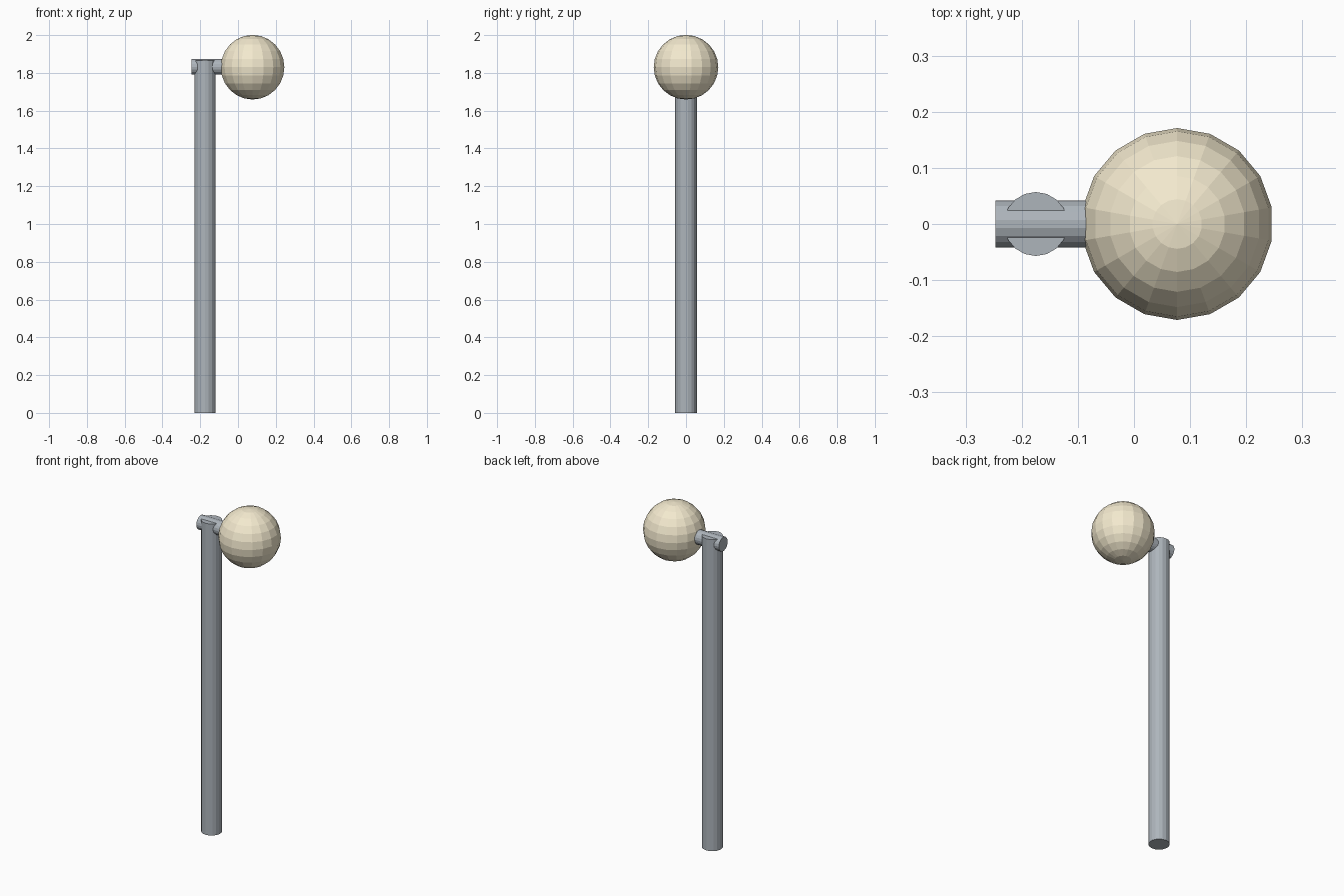
import bpy
from math import radians, pi

if "Cube" in bpy.data.objects:
    bpy.data.objects.remove(bpy.data.objects["Cube"])


def paint(obj, name, color):
    mat = bpy.data.materials.get(name) or bpy.data.materials.new(name)
    mat.diffuse_color = color
    mat.use_nodes = True
    mat.node_tree.nodes["Principled BSDF"].inputs["Base Color"].default_value = mat.diffuse_color
    obj.data.materials.append(mat)


def rod(name, radius, length, center, rotation=(0, 0, 0)):
    bpy.ops.mesh.primitive_cylinder_add(vertices=18, radius=radius, depth=length,
                                        location=center, rotation=rotation)
    obj = bpy.context.object
    obj.name = name
    paint(obj, "blue_grey_metal", (0.42, 0.46, 0.50, 1))
    return obj


POLE_X, POLE_TOP = -0.175, 1.866
GLOBE_X, GLOBE_Z, GLOBE_R = 0.077, 1.83, 0.171
ARM_START, ARM_END = -0.247, -0.06

# Upright pole
rod("pole", 0.057, POLE_TOP, (POLE_X, 0, POLE_TOP / 2))

# Short horizontal arm through the pole top, ending inside the globe
rod("arm", 0.042, ARM_END - ARM_START,
    ((ARM_START + ARM_END) / 2, 0, GLOBE_Z + 0.002), (0, pi / 2, 0))

# Low-poly globe, turned so that a corner faces front and back
bpy.ops.mesh.primitive_uv_sphere_add(segments=18, ring_count=12, radius=GLOBE_R,
                                     location=(GLOBE_X, 0, GLOBE_Z))
globe = bpy.context.object
globe.name = "globe"
corner = max(globe.data.vertices, key=lambda v: abs(v.co.y))
if abs(corner.co.y) < GLOBE_R * 0.995:
    globe.rotation_euler.z = radians(10)
paint(globe, "warm_cream", (0.90, 0.82, 0.62, 1))
